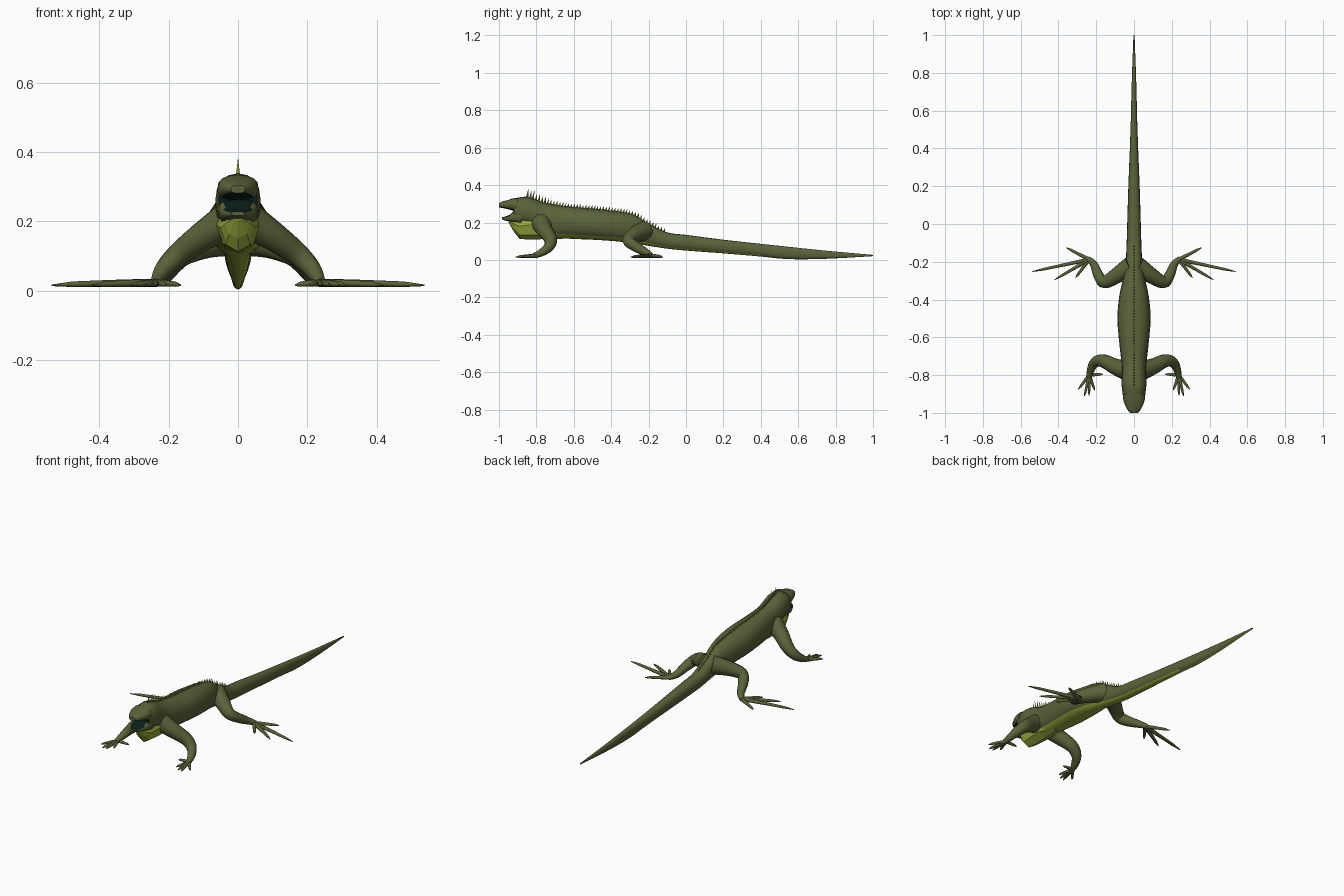
import bpy, bmesh, math
from mathutils import Vector

if "Cube" in bpy.data.objects:
    bpy.data.objects.remove(bpy.data.objects["Cube"])


def material(name, rgb):
    m = bpy.data.materials.new(name)
    m.diffuse_color = (*rgb, 1)
    m.use_nodes = True
    m.node_tree.nodes["Principled BSDF"].inputs["Base Color"].default_value = m.diffuse_color
    return m


GREEN = material("olive skin", (0.10, 0.125, 0.043))
BELLY = material("yellow green belly", (0.33, 0.41, 0.05))
MOUTH = material("dark mouth", (0.003, 0.014, 0.009))


def finish(bm, name, mats, rule=None, angle=40, mirror=False):
    bmesh.ops.recalc_face_normals(bm, faces=bm.faces[:])
    bm.normal_update()
    for f in bm.faces:
        f.smooth = angle > 0
        if rule:
            f.material_index = rule(f)
    me = bpy.data.meshes.new(name)
    bm.to_mesh(me)
    bm.free()
    for m in mats:
        me.materials.append(m)
    if 0 < angle < 180:
        me.set_sharp_from_angle(angle=math.radians(angle))
    ob = bpy.data.objects.new(name, me)
    bpy.context.collection.objects.link(ob)
    if mirror:
        ob.modifiers.new("mirror", 'MIRROR')
    return ob


def smooth_rows(rows, n):
    """Catmull-Rom interpolation of equal-length tuples."""
    out = []
    for i in range(len(rows) - 1):
        p0, p1 = rows[max(i - 1, 0)], rows[i]
        p2, p3 = rows[i + 1], rows[min(i + 2, len(rows) - 1)]
        for k in range(n):
            t = k / n
            out.append(tuple(0.5 * (2 * b + (c - a) * t + (2 * a - 5 * b + 4 * c - d) * t * t
                             + (3 * b - a - 3 * c + d) * t ** 3)
                             for a, b, c, d in zip(p0, p1, p2, p3)))
    return out + [tuple(rows[-1])]


def skin(bm, rings):
    vs = [[bm.verts.new(p) for p in r] for r in rings]
    n = len(vs[0])
    for a, b in zip(vs, vs[1:]):
        for i in range(n):
            j = (i + 1) % n
            bm.faces.new((a[i], a[j], b[j], b[i]))
    bm.faces.new(vs[0])
    bm.faces.new(vs[-1])


def section(y, top, bot, w, n, power):
    """Rounded cross-section across the body."""
    pts = []
    for k in range(n):
        a = math.tau * k / n + math.pi / 2
        c, s = math.cos(a), math.sin(a)
        pts.append((w * math.copysign(abs(c) ** power, c), y,
                    (top + bot) / 2 + (top - bot) / 2 * math.copysign(abs(s) ** power, s)))
    return pts


def loft(rows, n=16, power=0.9):
    bm = bmesh.new()
    skin(bm, [section(*r, n, power) for r in rows])
    return bm


def tube(bm, rows, n):
    """Sweep a round section along rows of (x, y, z, radius)."""
    pts = [Vector(r[:3]) for r in rows]
    u, rings = Vector((0, 0, 1)), []
    for i, p in enumerate(pts):
        t = (pts[min(i + 1, len(pts) - 1)] - pts[max(i - 1, 0)]).normalized()
        u = (u - t * t.dot(u)).normalized()
        v = t.cross(u)
        rings.append([p + (u * math.cos(math.tau * k / n) + v * math.sin(math.tau * k / n)) * rows[i][3]
                      for k in range(n)])
    skin(bm, rings)


# body and tail: y, top, bottom, half width
BODY = smooth_rows([
    (-0.92, 0.327, 0.205, 0.056), (-0.86, 0.338, 0.19, 0.065), (-0.80, 0.322, 0.155, 0.065),
    (-0.74, 0.302, 0.122, 0.066), (-0.62, 0.285, 0.113, 0.079), (-0.50, 0.275, 0.108, 0.088),
    (-0.38, 0.262, 0.10, 0.078), (-0.28, 0.243, 0.088, 0.056), (-0.20, 0.195, 0.075, 0.044),
    (-0.10, 0.147, 0.06, 0.039), (0.0, 0.134, 0.05, 0.036), (0.20, 0.108, 0.035, 0.03),
    (0.40, 0.086, 0.018, 0.022), (0.55, 0.07, 0.004, 0.017), (0.75, 0.049, 0.006, 0.012),
    (1.0, 0.027, 0.02, 0.003)], 3)


def body_rule(f):
    y = f.calc_center_median().y
    if f.normal.y < -0.95 and y < -0.9:
        return 2
    return 1 if y > -0.86 and f.normal.z < (-0.5 if y < -0.73 else -0.72) else 0


finish(loft(BODY), "body_and_tail", [GREEN, BELLY, MOUTH], body_rule)

# open jaws with dark inner faces
upper = [(-1.0, 0.304, 0.281, 0.020), (-0.985, 0.312, 0.278, 0.034), (-0.955, 0.319, 0.272, 0.049),
         (-0.93, 0.328, 0.265, 0.057), (-0.90, 0.333, 0.25, 0.06)]
finish(loft(upper, 16, 0.75), "upper_jaw", [GREEN, MOUTH],
       lambda f: int(f.normal.z < -0.75))
lower = [(-0.985, 0.228, 0.216, 0.019), (-0.965, 0.232, 0.21, 0.034), (-0.94, 0.243, 0.205, 0.046),
         (-0.92, 0.262, 0.20, 0.056), (-0.88, 0.275, 0.19, 0.059)]
finish(loft(lower, 16, 0.7), "lower_jaw", [GREEN, MOUTH],
       lambda f: int(f.normal.z > 0.6))

# throat flap, faceted
flap = [(-0.95, 0.215, 0.202, 0.012), (-0.92, 0.235, 0.15, 0.038), (-0.89, 0.25, 0.112, 0.05),
        (-0.82, 0.27, 0.108, 0.062), (-0.75, 0.24, 0.112, 0.064), (-0.66, 0.17, 0.112, 0.04)]
finish(loft(flap, 8, 1.05), "throat_flap", [BELLY], None, 0)

# legs
front = [(0.025, -0.78, 0.205, 0.055), (0.10, -0.755, 0.158, 0.043), (0.165, -0.724, 0.11, 0.035),
         (0.207, -0.733, 0.07, 0.028), (0.23, -0.775, 0.038, 0.02), (0.238, -0.815, 0.022, 0.013)]
hind = [(0.015, -0.225, 0.155, 0.055), (0.09, -0.272, 0.135, 0.042), (0.155, -0.308, 0.105, 0.033),
        (0.187, -0.275, 0.075, 0.028), (0.212, -0.215, 0.04, 0.021), (0.245, -0.182, 0.022, 0.013)]
for name, rows in (("front_legs", front), ("hind_legs", hind)):
    bm = bmesh.new()
    tube(bm, smooth_rows(rows, 4), 12)
    finish(bm, name, [GREEN], mirror=True)


# toes: thin tapered tubes fanning out to their tips
def toes(name, base, tips, r):
    bm = bmesh.new()
    bx, by = base
    for x, y in tips:
        tube(bm, [(bx + (x - bx) * t, by + (y - by) * t, z, r * k) for t, z, k in
                  ((0, 0.022, 1.05), (0.3, 0.021, 0.95), (0.55, 0.02, 0.8),
                   (0.8, 0.018, 0.7), (1, 0.015, 0.2))], 6)
    finish(bm, name, [GREEN], None, 75, True)


toes("front_toes", (0.237, -0.80),
     [(0.295, -0.875), (0.262, -0.91), (0.238, -0.908), (0.208, -0.88), (0.165, -0.795)], 0.0105)
toes("hind_toes", (0.238, -0.188),
     [(0.538, -0.252), (0.42, -0.295), (0.31, -0.285), (0.355, -0.215), (0.358, -0.125)], 0.0115)


# row of spines along the back
def back_height(y):
    for a, b in zip(BODY, BODY[1:]):
        if a[0] <= y <= b[0]:
            return a[1] + (b[1] - a[1]) * (y - a[0]) / (b[0] - a[0])


bm = bmesh.new()
count = 48
for i in range(count):
    y = -0.85 + 0.73 * i / (count - 1)
    h = max(0.019, 0.048 - 0.0025 * i) * (0.85 if i % 2 else 1)
    z = back_height(y)
    base = [bm.verts.new((dx, y + dy, z - 0.006))
            for dx, dy in ((0, -0.007), (0.006, 0), (0, 0.007), (-0.006, 0))]
    tip = bm.verts.new((0, y + 0.008, z + h))
    bm.faces.new(base)
    for k in range(4):
        bm.faces.new((base[k], base[(k + 1) % 4], tip))
finish(bm, "back_spines", [BELLY], None, 180)
